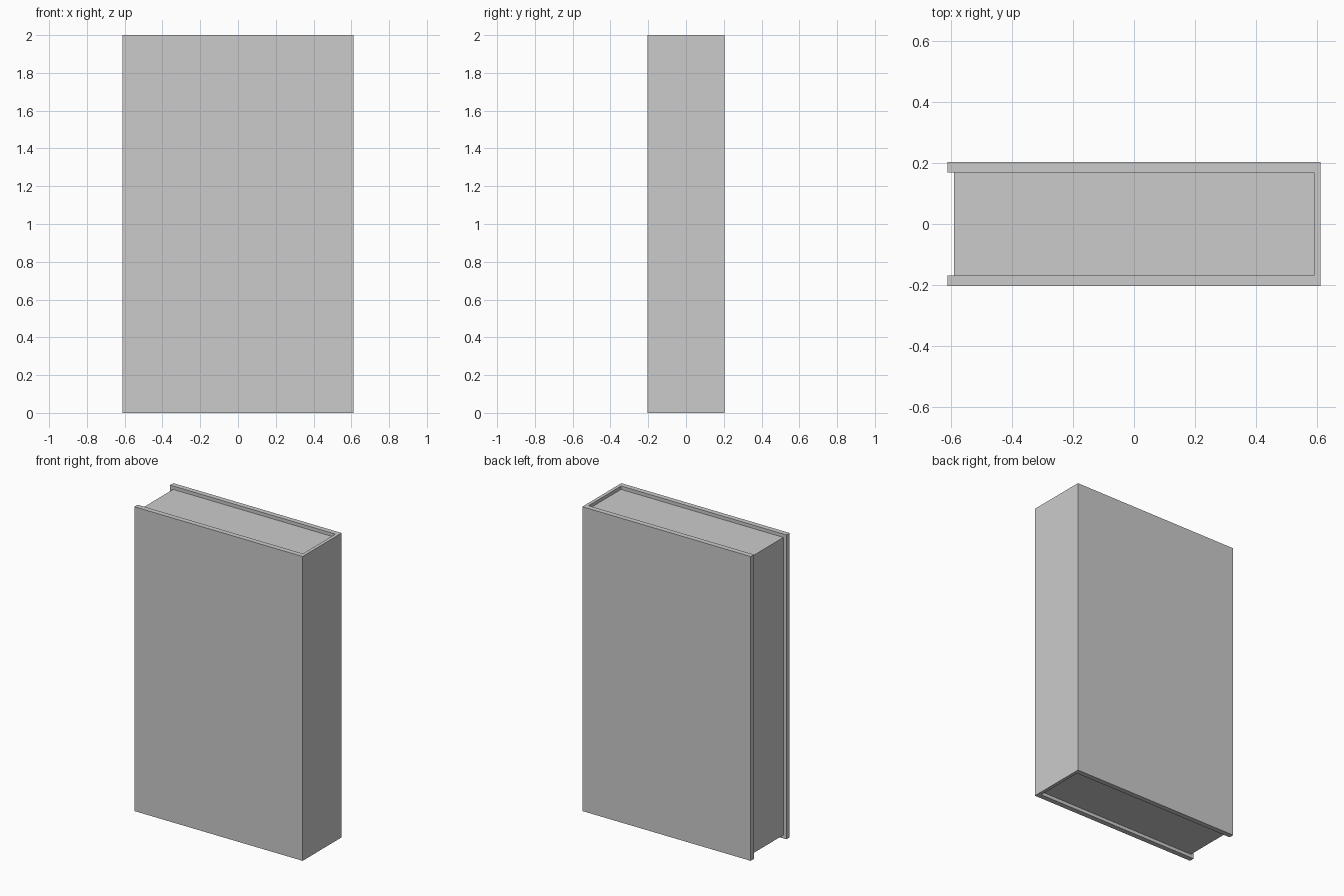
import bpy, bmesh

if "Cube" in bpy.data.objects:
    bpy.data.objects.remove(bpy.data.objects["Cube"])

W, D, H = 0.612, 0.2025, 2.0      # half width, half depth, height
BOARD, INSET = 0.034, 0.022       # cover thickness, page inset


def extrude_profile(name, outline, z0, z1):
    """Closed xy outline extruded from z0 to z1."""
    bm = bmesh.new()
    face = bm.faces.new([bm.verts.new((x, y, z0)) for x, y in outline])
    ext = bmesh.ops.extrude_face_region(bm, geom=[face])
    verts = [g for g in ext["geom"] if isinstance(g, bmesh.types.BMVert)]
    bmesh.ops.translate(bm, verts=verts, vec=(0, 0, z1 - z0))
    bmesh.ops.recalc_face_normals(bm, faces=bm.faces)
    mesh = bpy.data.meshes.new(name)
    bm.to_mesh(mesh)
    bm.free()
    obj = bpy.data.objects.new(name, mesh)
    bpy.context.collection.objects.link(obj)
    return obj


yi, xi = D - BOARD, W - INSET

# U-shaped cover: two boards joined by the spine at +x
extrude_profile("book_cover", [
    (-W, -D), (W, -D), (W, D), (-W, D),
    (-W, yi), (xi, yi), (xi, -yi), (-W, -yi)], 0, H)

# Page block, set back from the open edges
extrude_profile("page_block", [
    (-xi, -yi), (xi, -yi), (xi, yi), (-xi, yi)], INSET, H - INSET)
